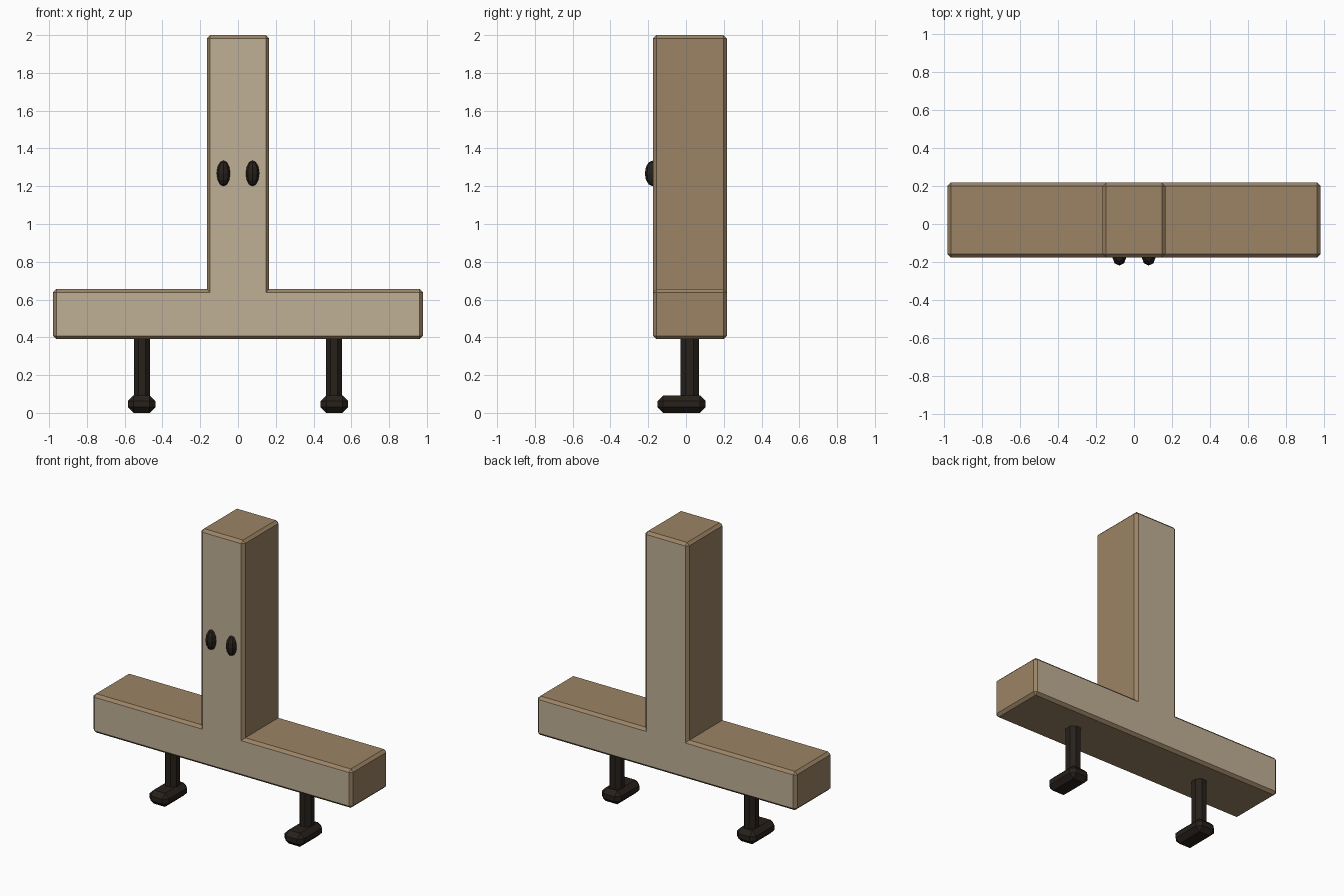
import bpy, bmesh, math
from mathutils import Matrix

if "Cube" in bpy.data.objects:
    bpy.data.objects.remove(bpy.data.objects["Cube"])


def material(name, rgb):
    m = bpy.data.materials.new(name)
    m.diffuse_color = (*rgb, 1)
    m.use_nodes = True
    m.node_tree.nodes["Principled BSDF"].inputs["Base Color"].default_value = m.diffuse_color
    return m


CRUMB = material("pale_crumb", (0.53, 0.435, 0.30))
CRUST = material("brown_crust", (0.33, 0.228, 0.13))
DARK = material("dark", (0.021, 0.015, 0.011))


def finish(name, bm, *mats):
    bmesh.ops.recalc_face_normals(bm, faces=bm.faces)
    me = bpy.data.meshes.new(name)
    bm.to_mesh(me)
    bm.free()
    for m in mats:
        me.materials.append(m)
    ob = bpy.data.objects.new(name, me)
    bpy.context.collection.objects.link(ob)
    return ob


def place(bm, size, loc):
    bmesh.ops.transform(bm, verts=bm.verts,
                        matrix=Matrix.Translation(loc) @ Matrix.Diagonal((*size, 1)))


# Body: inverted T, extruded in depth, convex edges chamfered
half = [(0.98, 0.39), (0.98, 0.655), (0.165, 0.655), (0.165, 2.0)]
outline = half + [(-x, z) for x, z in reversed(half)]
bm = bmesh.new()
face = bm.faces.new([bm.verts.new((x, -0.175, z)) for x, z in outline])
ext = bmesh.ops.extrude_face_region(bm, geom=[face], use_keep_orig=True)
bmesh.ops.translate(bm, vec=(0, 0.392, 0),
                    verts=[g for g in ext["geom"] if isinstance(g, bmesh.types.BMVert)])
bmesh.ops.recalc_face_normals(bm, faces=bm.faces)
bm.normal_update()
convex = [e for e in bm.edges if e.is_convex]
bmesh.ops.bevel(bm, geom=convex, offset=0.018, offset_type='OFFSET', segments=1,
                affect='EDGES', profile=0.5)
bm.normal_update()
for f in bm.faces:
    f.material_index = 0 if abs(f.normal.y) > 0.95 else 1
finish("body", bm, CRUMB, CRUST)

for side, s in (("left", -1), ("right", 1)):
    # Eye: low-poly ellipsoid half sunk into the stem
    bm = bmesh.new()
    bmesh.ops.create_uvsphere(bm, u_segments=8, v_segments=6, radius=1)
    place(bm, (0.036, 0.042, 0.068), (s * 0.077, -0.176, 1.268))
    finish(side + "_eye", bm, DARK)

    # Leg: eight-sided post
    bm = bmesh.new()
    bmesh.ops.create_cone(bm, cap_ends=True, segments=8, radius1=1, radius2=1, depth=1)
    bmesh.ops.rotate(bm, verts=bm.verts, matrix=Matrix.Rotation(math.pi / 8, 3, 'Z'))
    place(bm, (0.047, 0.053, 0.37), (s * 0.508, 0.02, 0.235))
    finish(side + "_leg", bm, DARK)

    # Foot: chamfered block pointing forward
    bm = bmesh.new()
    bmesh.ops.create_cube(bm, size=1)
    place(bm, (0.145, 0.255, 0.093), (s * 0.51, -0.023, 0.0465))
    bmesh.ops.bevel(bm, geom=bm.edges[:], offset=0.03, offset_type='OFFSET', segments=1,
                    affect='EDGES', profile=0.5)
    finish(side + "_foot", bm, DARK)
